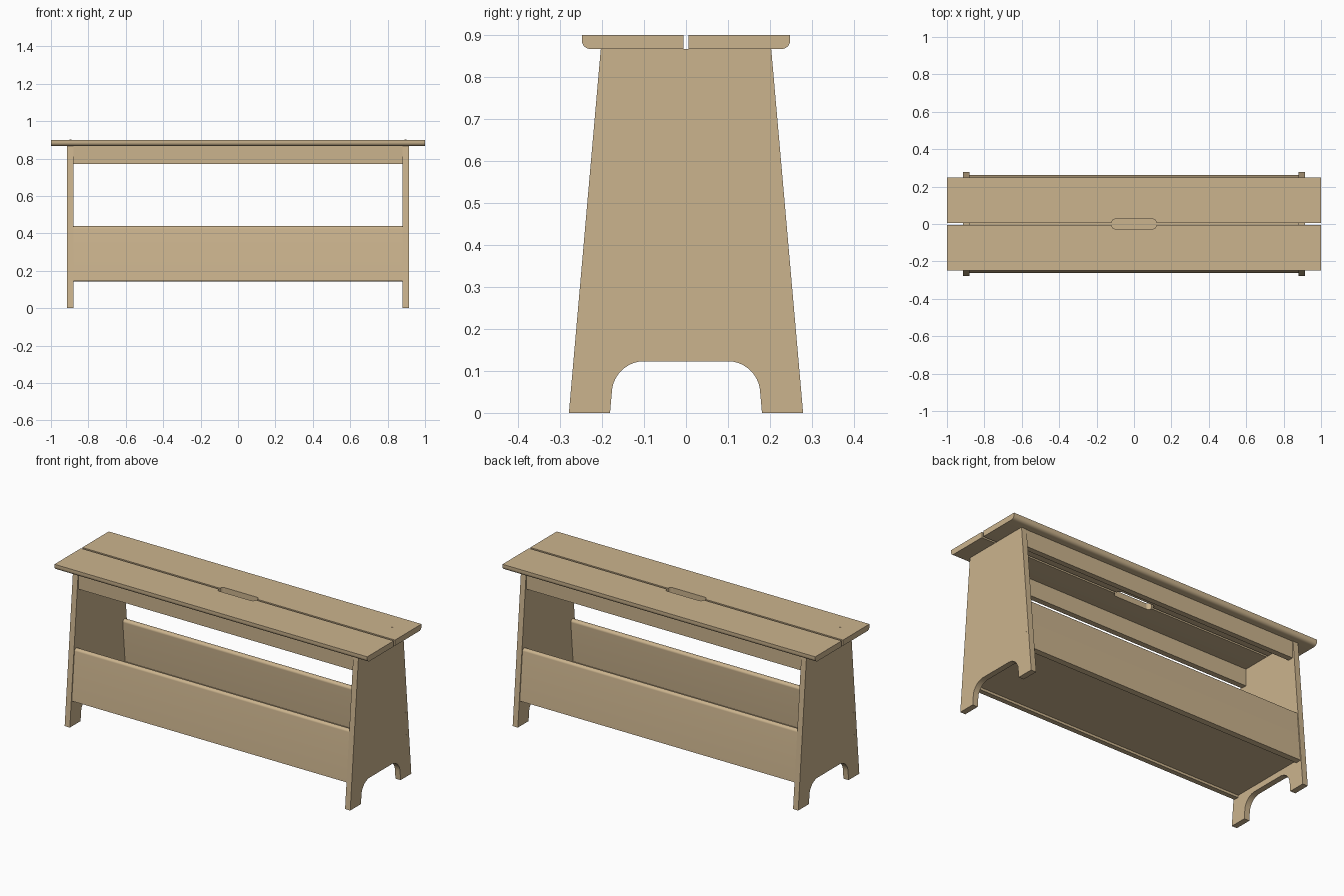
import bpy, bmesh, math
from mathutils import Vector

if "Cube" in bpy.data.objects:
    bpy.data.objects.remove(bpy.data.objects["Cube"])

wood = bpy.data.materials.new("light_oak")
wood.diffuse_color = (0.60, 0.455, 0.27, 1)
wood.use_nodes = True
wood.node_tree.nodes["Principled BSDF"].inputs["Base Color"].default_value = wood.diffuse_color


def prism(name, pts, a, b, axis="x", smooth=True):
    """Extrude a 2D profile from a to b: (y,z) along x, or (x,y) along z."""
    bm = bmesh.new()
    place = (lambda p, t: (t, p[0], p[1])) if axis == "x" else (lambda p, t: (p[0], p[1], t))
    f = bm.faces.new([bm.verts.new(place(p, a)) for p in pts])
    ext = bmesh.ops.extrude_face_region(bm, geom=[f])
    verts = [v for v in ext["geom"] if isinstance(v, bmesh.types.BMVert)]
    move = (b - a, 0, 0) if axis == "x" else (0, 0, b - a)
    bmesh.ops.translate(bm, vec=move, verts=verts)
    bmesh.ops.recalc_face_normals(bm, faces=bm.faces)
    me = bpy.data.meshes.new(name)
    bm.to_mesh(me)
    bm.free()
    me.materials.append(wood)
    ob = bpy.data.objects.new(name, me)
    bpy.context.collection.objects.link(ob)
    if smooth:
        bpy.ops.object.select_all(action="DESELECT")
        ob.select_set(True)
        bpy.context.view_layer.objects.active = ob
        bpy.ops.object.shade_smooth_by_angle(angle=math.radians(30))
    return ob


def arc(cx, cy, rx, ry, a0, a1, n=8):
    return [(cx + rx * math.cos(math.radians(a0 + (a1 - a0) * i / n)),
             cy + ry * math.sin(math.radians(a0 + (a1 - a0) * i / n))) for i in range(n + 1)]


def disc(cx, cy, r):
    return arc(cx, cy, r, r, 0, 337.5, 15)


LEG_IN, LEG_OUT, TOP = 0.88, 0.913, 0.867

# Tapered end panels with an arched foot cut-out
half = [(0.203, TOP), (0.279, 0), (0.181, 0)] + arc(0.1, 0.045, 0.077, 0.078, 0, 90, 10)
leg = half + [(-y, z) for y, z in reversed(half)]
for side, s in (("left", -1), ("right", 1)):
    prism(side + "_leg", leg, s * LEG_IN, s * LEG_OUT)
    # Dowel ends on the panel faces and on the seat
    for sy, label in ((-1, "front"), (1, "back")):
        for i, (y, z) in enumerate(((0.226, 0.37), (0.237, 0.243))):
            prism(f"{side}_{label}_leg_dowel_{i + 1}", disc(sy * y, z, 0.005),
                  s * 0.9, s * (LEG_OUT + 0.0006))
        prism(f"{side}_{label}_seat_dowel", disc(s * 0.895, sy * 0.13, 0.005), 0.88, 0.9006, "z")

# Hand-hold shape, used to cut both seat planks
hw, hy, r = 0.12, 0.026, 0.02
slot = []
for cx, cy, a in ((hw - r, hy - r, 0), (r - hw, hy - r, 90), (r - hw, r - hy, 180), (hw - r, r - hy, 270)):
    slot += arc(cx, cy, r, r, a, a + 90, 6)
cutter = prism("handle_cutter", slot, 0.8, 1.0, "z", False)
cutter.hide_render = True

# Frame of a side board lying along the sloping leg edge
up = Vector((-0.076, 0.867)).normalized()
out = Vector((0.867, 0.076)).normalized()
base = Vector((0.2661, 0.147)) - out * 0.005
T, H = 0.032, 0.294
board = [(0, 0)] + arc(-0.014, H - 0.014, 0.014, 0.014, 0, 90) \
    + arc(0.014 - T, H - 0.014, 0.014, 0.014, 90, 180) + [(-T, 0)]
board = [base + out * u + up * v for u, v in board]

for label, s in (("front", -1), ("back", 1)):
    # Seat plank, outer lower edge rounded
    plank = [(0.006, TOP), (0.006, 0.9), (0.248, 0.9)] + arc(0.228, TOP + 0.02, 0.02, 0.02, 0, -90)
    seat = prism(label + "_seat_plank", [(s * y, z) for y, z in plank], -1, 1)
    mod = seat.modifiers.new("hand_hold", "BOOLEAN")
    mod.operation, mod.object, mod.solver = "DIFFERENCE", cutter, "EXACT"
    bpy.ops.object.modifier_apply(modifier=mod.name)
    # Sloping side board and upright apron
    prism(label + "_side_board", [(s * p[0], p[1]) for p in board], -LEG_IN, LEG_IN)
    prism(label + "_apron", [(s * y, z) for y, z in ((0.168, 0.77), (0.2, 0.77), (0.2, TOP), (0.168, TOP))],
          -LEG_IN, LEG_IN)

bpy.data.objects.remove(cutter)

# Bottom shelf between the side boards
prism("bottom_shelf", [(-0.23, 0.157), (0.23, 0.157), (0.227, 0.19), (-0.227, 0.19)], -LEG_IN, LEG_IN)
